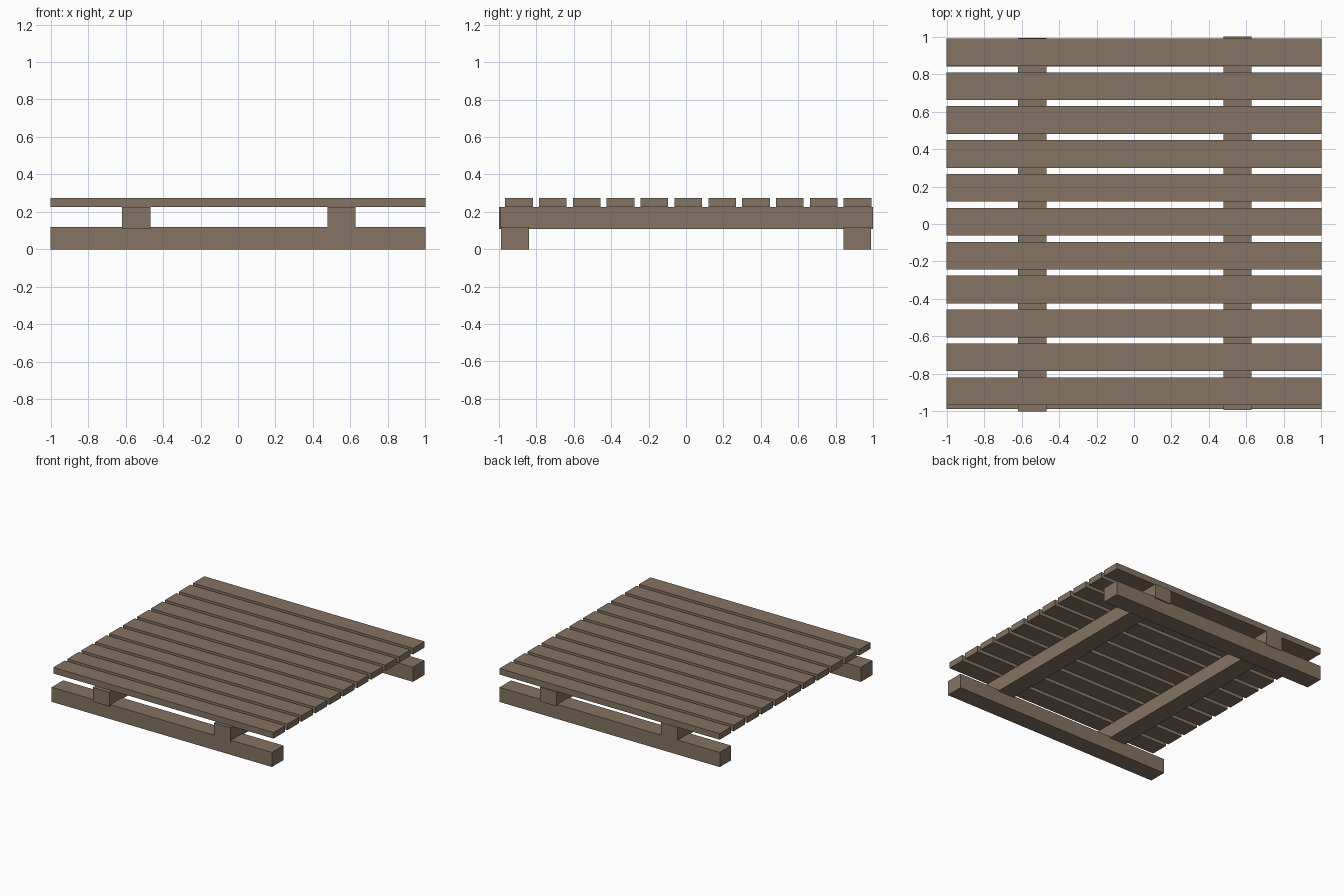
import bpy

if "Cube" in bpy.data.objects:
    bpy.data.objects.remove(bpy.data.objects["Cube"])

wood = bpy.data.materials.new("weathered_wood")
wood.diffuse_color = (0.235, 0.175, 0.125, 1)
wood.use_nodes = True
wood.node_tree.nodes["Principled BSDF"].inputs["Base Color"].default_value = wood.diffuse_color


def board(name, x, y, z):
    """Box spanning the given (min, max) ranges."""
    bpy.ops.mesh.primitive_cube_add(size=1, location=[(a + b) / 2 for a, b in (x, y, z)])
    ob = bpy.context.object
    ob.name = name
    ob.scale = [b - a for a, b in (x, y, z)]
    bpy.ops.object.transform_apply(location=False, rotation=False, scale=True)
    ob.data.materials.append(wood)


# ground beams running side to side
board("front_ground_beam", (-1, 1), (-0.988, -0.84), (0, 0.12))
board("back_ground_beam", (-1, 1), (0.842, 0.99), (0, 0.12))

# joists running front to back, notched slightly into the beams
board("left_joist", (-0.618, -0.467), (-1.0, 0.994), (0.108, 0.225))
board("right_joist", (0.477, 0.628), (-0.994, 1.0), (0.108, 0.225))

# deck slats, evenly spaced
for i in range(11):
    y = -0.893 + i * 0.181
    board(f"deck_slat_{i + 1}", (-1, 1), (y - 0.074, y + 0.074), (0.225, 0.275))
